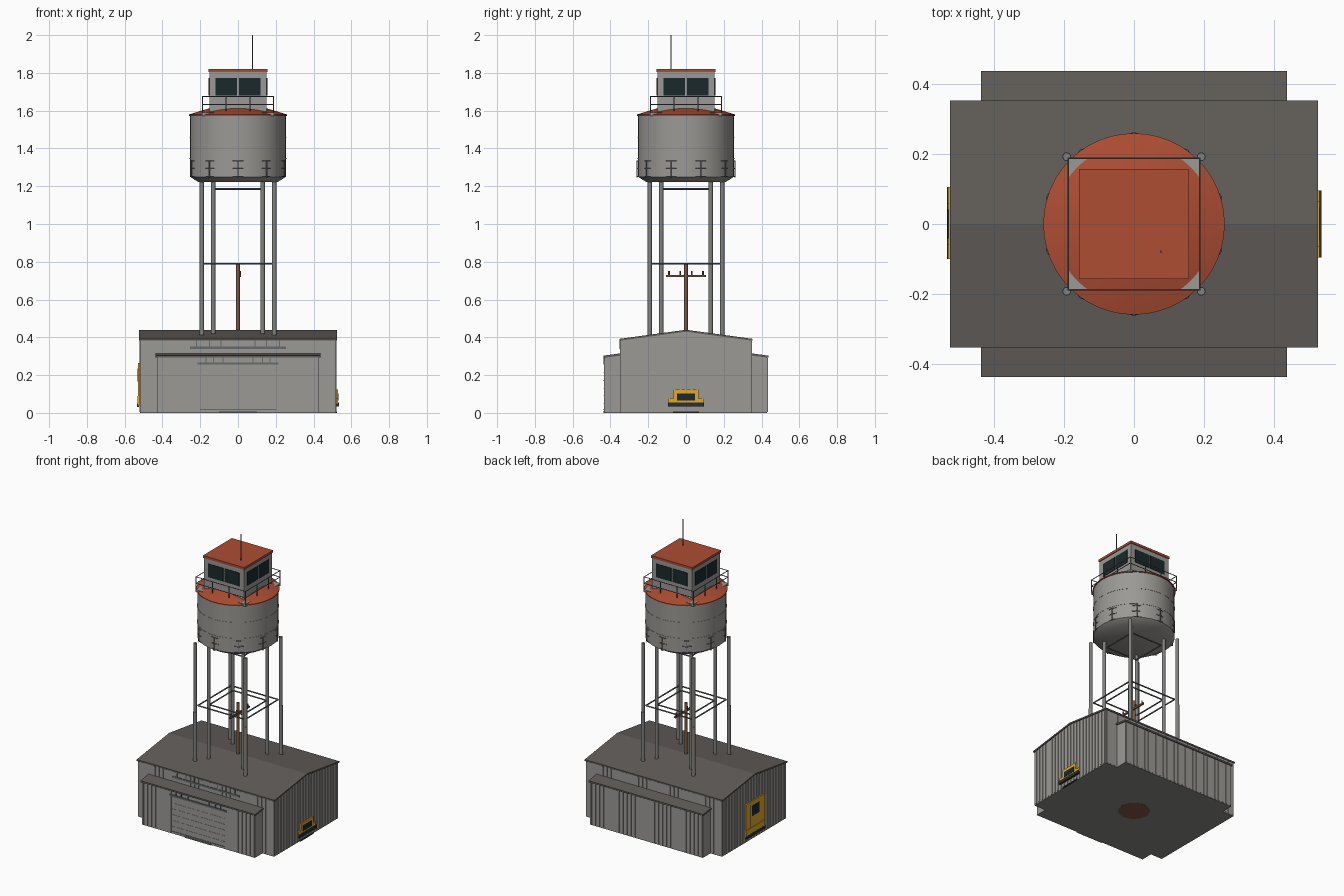
import bpy, bmesh, math
from mathutils import Vector

if "Cube" in bpy.data.objects:
    bpy.data.objects.remove(bpy.data.objects["Cube"])


def material(name, rgb):
    m = bpy.data.materials.new(name)
    m.use_nodes = True
    m.diffuse_color = (*rgb, 1)
    bsdf = m.node_tree.nodes["Principled BSDF"]
    bsdf.inputs["Base Color"].default_value = (*rgb, 1)
    bsdf.inputs["Roughness"].default_value = 0.8
    return m


GREY = material("pale metal", (0.33, 0.32, 0.30))
ROOF = material("dark roof", (0.12, 0.11, 0.10))
RED = material("rust red", (0.42, 0.075, 0.033))
STEEL = material("leg steel", (0.22, 0.22, 0.21))
RAIL = material("rail grey", (0.13, 0.15, 0.145))
GLASS = material("dark glass", (0.011, 0.022, 0.025))
YELLOW = material("yellow paint", (0.75, 0.40, 0.025))
BROWN = material("brown wood", (0.21, 0.095, 0.055))
FLOOR = material("floor concrete", (0.25, 0.25, 0.24))
BLACK = material("near black", (0.025, 0.028, 0.03))


def finish(bm, name, mat, smooth=False):
    bmesh.ops.recalc_face_normals(bm, faces=bm.faces)
    me = bpy.data.meshes.new(name)
    bm.to_mesh(me)
    bm.free()
    me.materials.append(mat)
    ob = bpy.data.objects.new(name, me)
    bpy.context.collection.objects.link(ob)
    if smooth:
        bpy.ops.object.select_all(action="DESELECT")
        ob.select_set(True)
        bpy.context.view_layer.objects.active = ob
        bpy.ops.object.shade_smooth_by_angle(angle=math.radians(50))
    return ob


def boxes(name, mat, ranges):
    """Each range is (x0, x1, y0, y1, z0, z1)."""
    bm = bmesh.new()
    for r in ranges:
        lo, hi = Vector(r[0::2]), Vector(r[1::2])
        for v in bmesh.ops.create_cube(bm, size=1)["verts"]:
            v.co = (lo + hi) / 2 + Vector(c * s for c, s in zip(v.co, hi - lo))
    return finish(bm, name, mat)


def rods(name, mat, pairs, radius, sides=8):
    bm = bmesh.new()
    for a, b in pairs:
        a, b = Vector(a), Vector(b)
        turn = (b - a).to_track_quat("Z", "Y")
        made = bmesh.ops.create_cone(bm, cap_ends=True, segments=sides, radius1=radius,
                                     radius2=radius, depth=(b - a).length)
        for v in made["verts"]:
            v.co = turn @ v.co + (a + b) / 2
    return finish(bm, name, mat, True)


def lathe(name, mat, profile, sides=48):
    bm = bmesh.new()
    rings = [[bm.verts.new((r * math.cos(i * math.tau / sides),
                            r * math.sin(i * math.tau / sides), z))
              for i in range(sides)] for r, z in profile]
    for low, high in zip(rings, rings[1:]):
        for i in range(sides):
            j = (i + 1) % sides
            bm.faces.new((low[i], low[j], high[j], high[i]))
    bm.faces.new(rings[0])
    bm.faces.new(rings[-1])
    return finish(bm, name, mat, True)


def extrude_x(name, mat, outline, half):
    bm = bmesh.new()
    face = bm.faces.new([bm.verts.new((-half, y, z)) for y, z in outline])
    out = bmesh.ops.extrude_face_region(bm, geom=[face])
    for v in out["geom"]:
        if isinstance(v, bmesh.types.BMVert):
            v.co.x = half
    return finish(bm, name, mat)


def loop(points):
    return list(zip(points, points[1:] + points[:1]))


def square(half, z):
    return loop([(-half, -half, z), (half, -half, z), (half, half, z), (-half, half, z)])


CORNERS = [(sx, sy) for sx in (-1, 1) for sy in (-1, 1)]


def uprights(half, z0, z1):
    return [((sx * half, sy * half, z0), (sx * half, sy * half, z1)) for sx, sy in CORNERS]


# Main hall with gabled roof
extrude_x("hall_walls", GREY, [(-.348, .006), (.348, .006), (.348, .385), (0, .43), (-.348, .385)], .518)
extrude_x("hall_roof", ROOF, [(-.352, .382), (0, .43), (.352, .382), (.352, .392), (0, .44), (-.352, .392)], .525)
boxes("floor_slab", FLOOR, [(-.518, .518, -.348, .348, 0, .006), (-.43, .43, -.43, .43, 0, .006)])

# Side bays, front and back
for side, label in ((-1, "front"), (1, "back")):
    extrude_x(label + "_bay_walls", GREY,
              [(side * .34, .006), (side * .43, .006), (side * .43, .296), (side * .34, .308)], .43)
    extrude_x(label + "_bay_roof", ROOF,
              [(side * .34, .304), (side * .437, .292), (side * .437, .303), (side * .34, .316)], .437)

# Vertical cladding ribs
ribs = []
for i in range(-11, 12):
    y = i * .03
    top = .428 - .13 * (abs(y) + .01)
    ribs += [(s * .517, s * .522, y - .005, y + .005, .006, top) for s in (-1, 1)]
for i in range(-17, 18):
    x = i * .03
    for s in (-1, 1):
        ribs.append((x - .005, x + .005, s * .347, s * .350, .006, .38))
        if abs(x) < .43 and not (s < 0 and abs(x) < .21):
            ribs.append((x - .005, x + .005, s * .429, s * .433, .006, .29))
boxes("wall_ribs", GREY, ribs)

# Roller door with raised slats, and the rails above
boxes("roller_door", GREY, [(-.2, .2, -.434, -.428, .006, .255)]
      + [(-.2, .2, -.4355, -.43, z, z + .003) for z in (.05, .09, .13, .17, .21)])
boxes("door_rails", RAIL, [(-.215, .215, -.4365, -.428, .256, .268), (-.255, .255, -.3518, -.346, .339, .351)])
boxes("rail_hangers", RAIL,
      [(x - .003, x + .003, -.436, -.43, .265, .295) for x in (-.17, -.13, -.08, .08, .13, .17)] +
      [(x - .003, x + .003, -.3515, -.347, .35, .383) for x in (-.22, -.15, -.09, .09, .15, .22)])
boxes("door_threshold", RAIL, [(-.1, .1, -.4365, -.43, 0, .01), (-.2, .2, -.436, -.43, .014, .02)])

# Vehicle nose showing through the right wall
boxes("vehicle_nose", YELLOW, [(.52, .529, -.065, .065, .05, .123), (.52, .529, -.095, .095, .05, .075)])
boxes("vehicle_windscreen", GLASS, [(.525, .531, -.047, .047, .066, .103)])
boxes("vehicle_bumper", BLACK, [(.52, .535, -.095, .095, .034, .055), (.515, .525, -.07, .07, 0, .008)])

# Vehicle rear showing through the other wall
boxes("vehicle_rear", YELLOW, [(-.530, -.521, -.1, .105, .04, .265), (-.533, -.521, -.1, .105, .05, .09)])
boxes("rear_door_trim", BLACK, [(-.5305, -.525, s * .058, s * .06, .09, .25) for s in (-1, 1)]
      + [(-.534, -.525, -.1, .105, .03, .05)])
boxes("rear_window", GLASS, [(-.532, -.525, -.042, .042, .165, .235)])

# Utility pole with cross-arm, rising through the hall
rods("utility_pole", BROWN, [((0, 0, .006), (0, 0, .79))], .0105, 12)
boxes("cross_arm", BROWN, [(.006, .016, -.105, .105, .719, .731)])
rods("insulators", BROWN, [((.011, y, .73), (.011, y, .75)) for y in (-.09, -.03, .03, .09)], .004)
rods("pole_footing", BROWN, [((0, 0, -.0005), (0, 0, .004))], .1, 24)

# Tower legs, sleeves and bracing
rods("outer_legs", STEEL, uprights(.192, .38, 1.222), .0115, 16)
rods("leg_sleeves", STEEL, uprights(.192, .38, .75), .0125, 16)
rods("inner_legs", STEEL, uprights(.131, .38, 1.23), .0115, 16)
rods("middle_braces", RAIL, square(.18, .79) + square(.128, .79), .0045)
rods("upper_braces", RAIL, square(.12, 1.185), .0045)

# Water tank, bands and conical roof
lathe("tank", GREY, [(.21, 1.222), (.254, 1.25), (.254, 1.575)])
lathe("tank_roof", RED, [(.259, 1.573), (.259, 1.58), (.01, 1.655)])
for i, z in enumerate((1.345, 1.455)):
    lathe(f"tank_band_{i + 1}", GREY, [(.2555, z), (.2555, z + .004)])

# Balcony railing around the tank's lower edge
ring = [(.259 * math.sin(k * math.tau / 10), .259 * math.cos(k * math.tau / 10)) for k in range(10)]
rods("balcony_posts", RAIL, [((x, y, 1.245), (x, y, 1.335)) for x, y in ring], .003)
rods("balcony_rails", RAIL, [pair for z in (1.252, 1.293, 1.333)
                             for pair in loop([(x, y, z) for x, y in ring])], .003)

# Lookout platform and railing
boxes("platform", GREY, [(-.19, .19, -.19, .19, 1.572, 1.589)])
rods("platform_posts", RAIL, uprights(.188, 1.585, 1.678)
     + [((x, y, 1.585), (x, y, 1.678)) for s in (-.188, .188) for t in (-.063, .063) for x, y in ((s, t), (t, s))],
     .0025)
rods("platform_rails", RAIL, square(.188, 1.632) + square(.188, 1.676), .0025)

# Lookout cabin: walls, windows, roof and aerial
boxes("cabin", GREY, [(-.152, .152, -.152, .152, 1.58, 1.806)])
panes = []
for s in (-1, 1):
    for a, b in ((-.118, -.004), (.004, .118)):
        panes.append((a, b, s * .15, s * .155, 1.68, 1.772))
        panes.append((s * .15, s * .155, a, b, 1.68, 1.772))
boxes("cabin_windows", GLASS, panes)
boxes("cabin_roof", RED, [(-.157, .157, -.157, .157, 1.804, 1.82)])
rods("aerial", RAIL, [((.077, -.079, 1.82), (.077, -.079, 2.0))], .0035)
